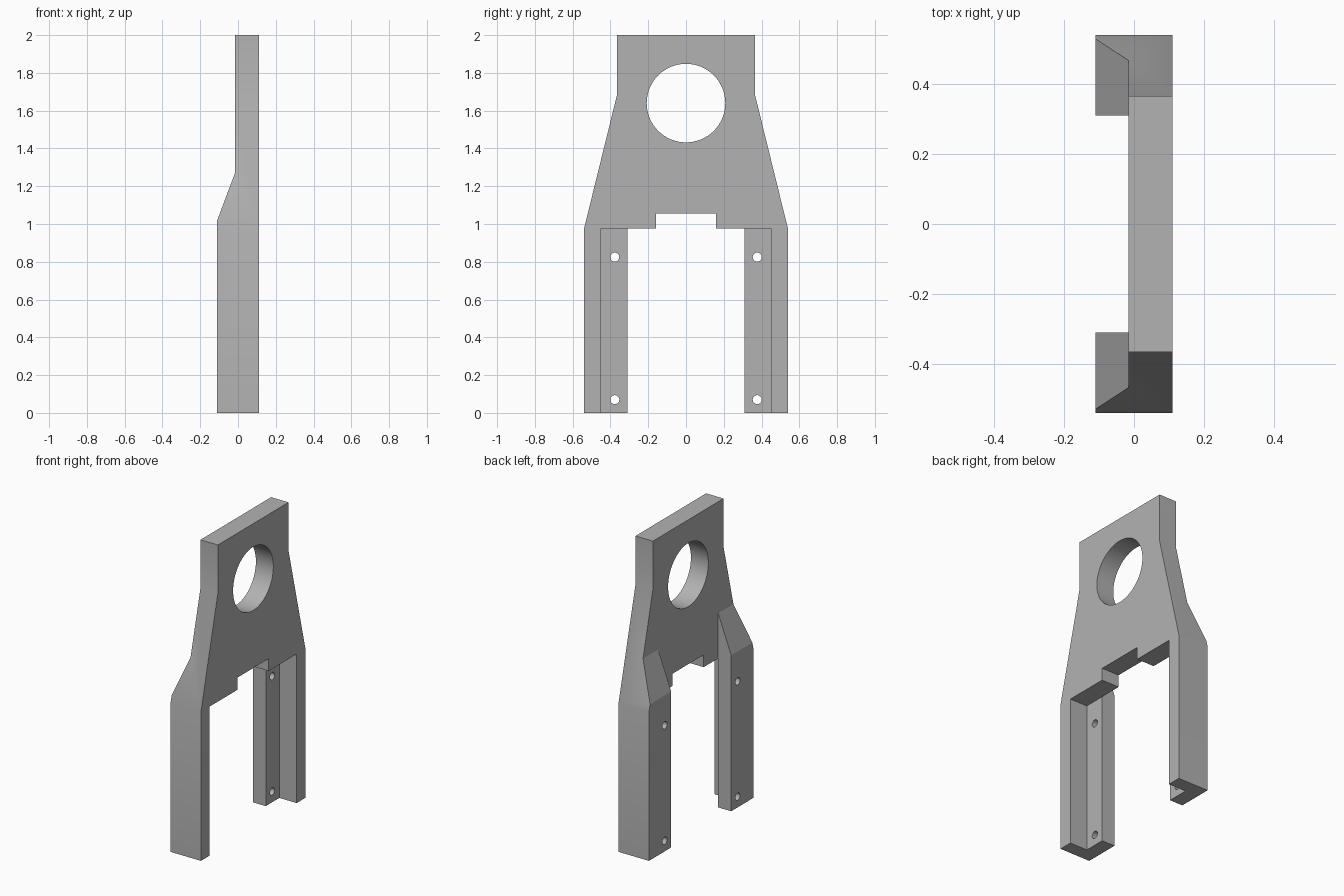
import bpy
from math import radians, pi

cube = bpy.data.objects.get("Cube")
if cube:
    bpy.data.objects.remove(cube, do_unlink=True)

BACK, FRONT = -0.11, 0.11     # overall depth along x
PLATE = -0.016                # rear face of the plate, front face of the flanges
INNER, WALL, OUTER = 0.31, 0.45, 0.54
UNDER = 0.975                 # underside of the plate
FAR = 0.3

metal = bpy.data.materials.new("plain grey")
metal.use_nodes = True
grey = (0.45, 0.45, 0.45, 1)
metal.diffuse_color = grey
metal.node_tree.nodes["Principled BSDF"].inputs["Base Color"].default_value = grey


def prism(name, outline, low, high, axis):
    """Extrude a 2D outline: (y, z) along x, or (x, z) along y."""
    def place(p, d):
        return (d, *p) if axis == "x" else (p[0], d, p[1])
    n = len(outline)
    verts = [place(p, d) for d in (low, high) for p in outline]
    faces = [tuple(range(n)), tuple(range(2 * n - 1, n - 1, -1))]
    faces += [(i, i + n, (i + 1) % n + n, (i + 1) % n) for i in range(n)]
    mesh = bpy.data.meshes.new(name)
    mesh.from_pydata(verts, [], faces)
    obj = bpy.data.objects.new(name, mesh)
    bpy.context.collection.objects.link(obj)
    bpy.ops.object.select_all(action="DESELECT")
    obj.select_set(True)
    bpy.context.view_layer.objects.active = obj
    bpy.ops.object.mode_set(mode="EDIT")
    bpy.ops.mesh.select_all(action="SELECT")
    bpy.ops.mesh.normals_make_consistent(inside=False)
    bpy.ops.object.mode_set(mode="OBJECT")
    return obj


def box(name, x0, x1, y0, y1, z0, z1):
    return prism(name, [(y0, z0), (y1, z0), (y1, z1), (y0, z1)], x0, x1, "x")


def bore(name, y, z, radius, sides):
    bpy.ops.mesh.primitive_cylinder_add(vertices=sides, radius=radius, depth=1,
                                        location=(0, y, z), rotation=(0, pi / 2, 0))
    bpy.context.object.name = name
    return bpy.context.object


def cut(body, cutter):
    mod = body.modifiers.new("cut", "BOOLEAN")
    mod.operation, mod.solver, mod.object = "DIFFERENCE", "EXACT", cutter
    bpy.context.view_layer.objects.active = body
    bpy.ops.object.modifier_apply(modifier=mod.name)
    bpy.data.objects.remove(cutter, do_unlink=True)


# Fork-shaped body with shoulders and a notch under the plate
half = [(0.365, 2), (0.365, 1.685), (OUTER, UNDER), (OUTER, 0), (INNER, 0),
        (INNER, UNDER), (0.16, UNDER), (0.16, 1.055)]
bracket = prism("fork_bracket", half + [(-y, z) for y, z in reversed(half)],
                BACK, FRONT, "x")

# Rear relief: ramps at the flange tops, open space between the flanges
cut(bracket, prism("ramp_cutter", [(-FAR, 0.515), (PLATE, 1.27), (PLATE, 2.1), (-FAR, 2.1)],
                   -1, 1, "y"))
cut(bracket, box("rear_gap_cutter", -FAR, PLATE, -INNER, INNER, 0.8, 1.5))

# Legs: L-shaped section with two screw holes each
for side in (-1, 1):
    y0, y1 = sorted((side * 0.25, side * WALL))
    cut(bracket, box("leg_channel_cutter", PLATE, FAR, y0, y1, -0.1, UNDER))
    for z in (0.07, 0.825):
        cut(bracket, bore("screw_hole_cutter", side * 0.377, z, 0.024, 24))

# Large round opening
cut(bracket, bore("opening_cutter", 0, 1.64, 0.208, 64))

bracket.data.materials.clear()
bracket.data.materials.append(metal)
for face in bracket.data.polygons:
    face.material_index = 0
bpy.ops.object.select_all(action="DESELECT")
bracket.select_set(True)
bpy.context.view_layer.objects.active = bracket
bpy.ops.object.shade_smooth_by_angle(angle=radians(20))
